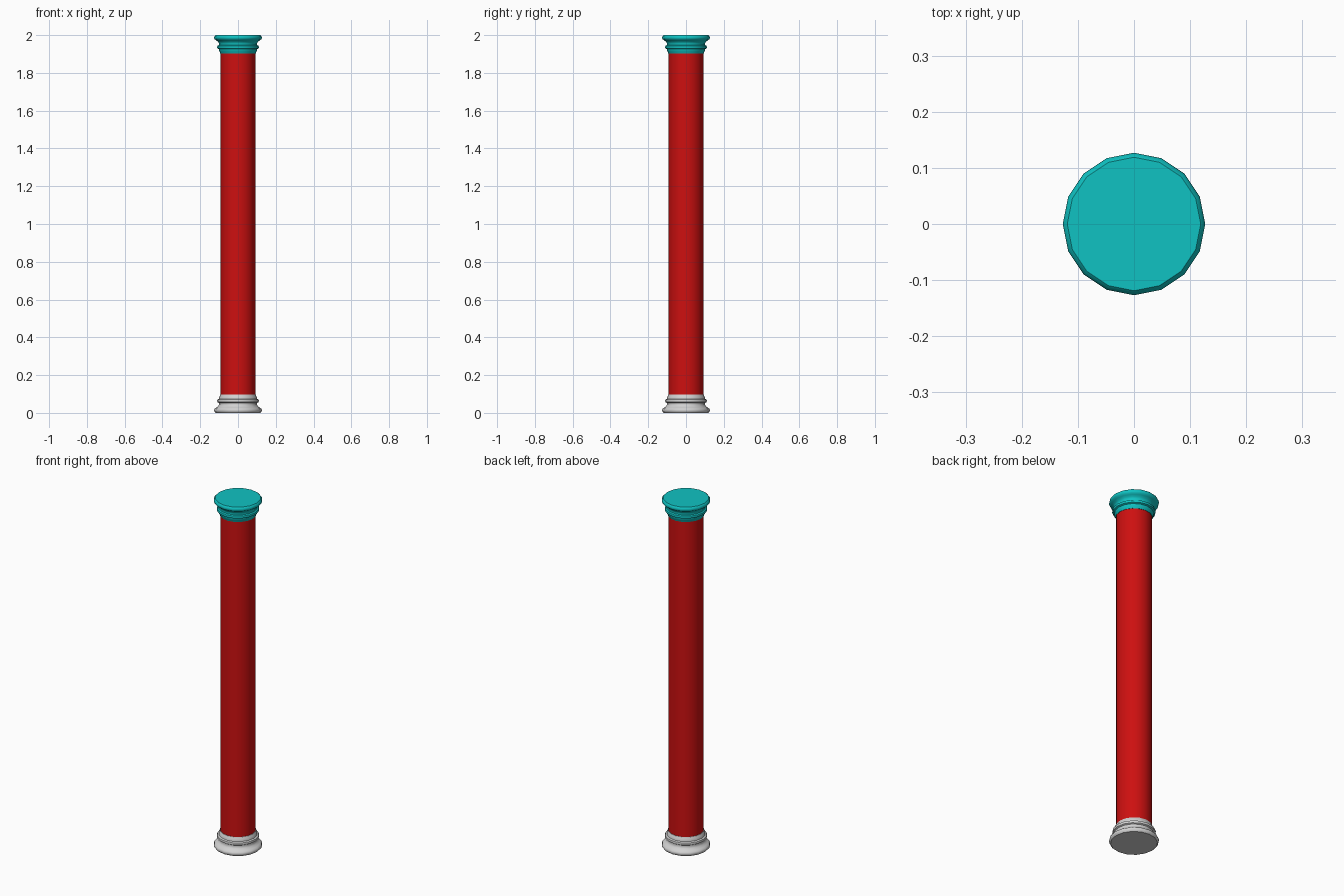
import bpy
import bmesh
import math

cube = bpy.data.objects.get("Cube")
if cube:
    bpy.data.objects.remove(cube, do_unlink=True)

SIDES = 16
HEIGHT = 2.0


def material(name, colour):
    mat = bpy.data.materials.new(name)
    mat.use_nodes = True
    mat.diffuse_color = (*colour, 1)
    mat.node_tree.nodes["Principled BSDF"].inputs["Base Color"].default_value = (*colour, 1)
    return mat


def turned(name, profile, mat):
    """Lathe a (radius, height) profile, listed bottom to top, with capped ends."""
    bm = bmesh.new()
    rings = []
    for radius, z in profile:
        angles = [math.tau * i / SIDES for i in range(SIDES)]
        rings.append([bm.verts.new((radius * math.cos(a), radius * math.sin(a), z)) for a in angles])
    for low, high in zip(rings, rings[1:]):
        for i in range(SIDES):
            j = (i + 1) % SIDES
            bm.faces.new((low[i], low[j], high[j], high[i]))
    bm.faces.new(rings[0][::-1])
    bm.faces.new(rings[-1])
    mesh = bpy.data.meshes.new(name)
    bm.to_mesh(mesh)
    bm.free()
    mesh.materials.append(mat)
    obj = bpy.data.objects.new(name, mesh)
    bpy.context.collection.objects.link(obj)
    bpy.ops.object.select_all(action="DESELECT")
    obj.select_set(True)
    bpy.context.view_layer.objects.active = obj
    bpy.ops.object.shade_smooth_by_angle(angle=math.radians(40))


# Moulding from the outer face inward: wide torus, hollow, small torus, collar
moulding = [(0.119, 0), (0.125, 0.006), (0.127, 0.014), (0.124, 0.022),
            (0.115, 0.028), (0.105, 0.036), (0.101, 0.045), (0.102, 0.053),
            (0.109, 0.057), (0.111, 0.063), (0.109, 0.07), (0.101, 0.074),
            (0.1, 0.084), (0.096, 0.09), (0.094, 0.097)]

turned("base", moulding, material("pale stone", (0.64, 0.64, 0.64)))

# Shaft
turned("shaft", [(0.092, 0.09), (0.092, HEIGHT - 0.09)], material("red lacquer", (0.61, 0.005, 0.005)))

# Capital repeats the base moulding upside down
turned("capital", [(r, HEIGHT - z) for r, z in reversed(moulding)],
       material("turquoise", (0.005, 0.54, 0.54)))
